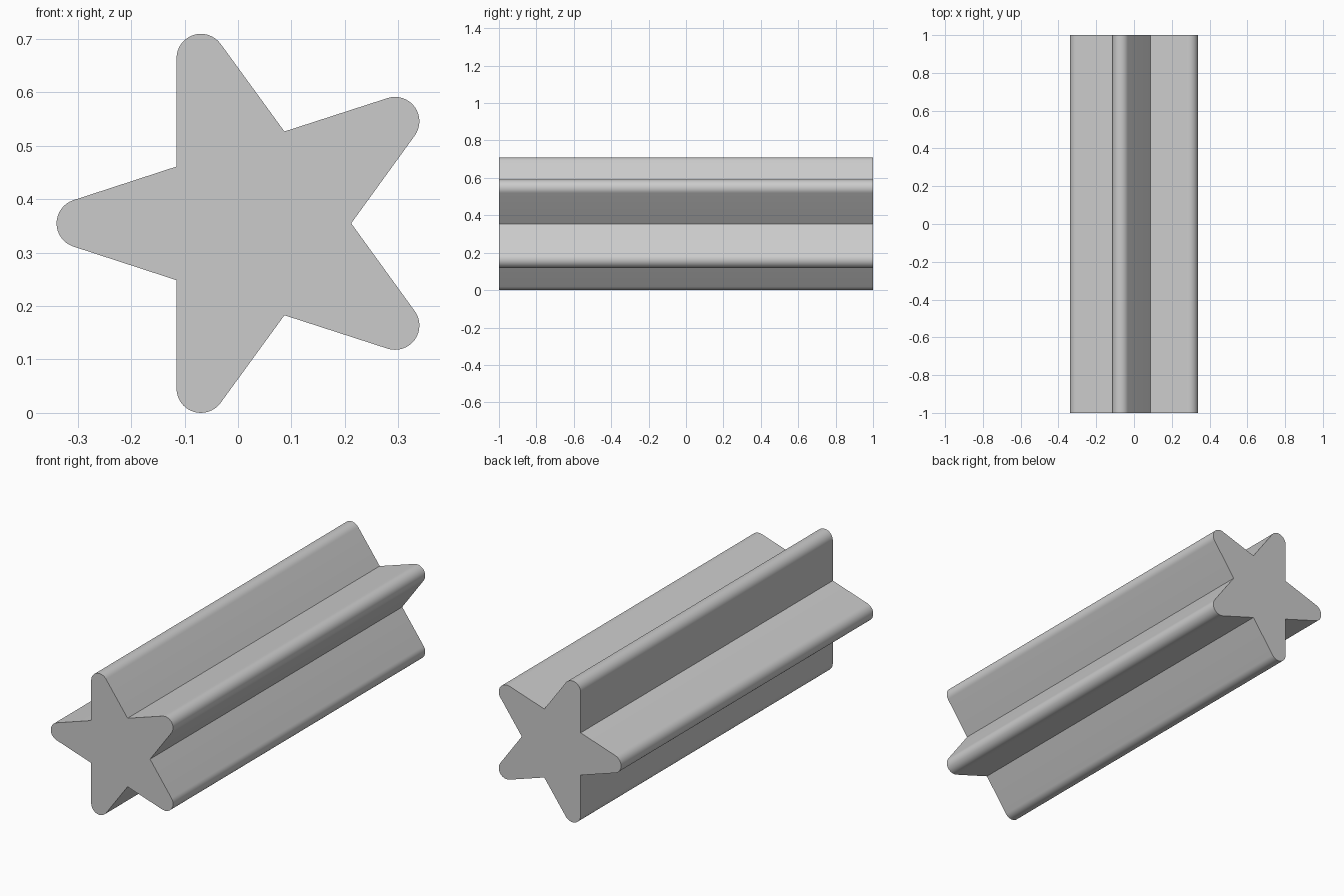
import bpy, bmesh, math

cube = bpy.data.objects.get("Cube")
if cube:
    bpy.data.objects.remove(cube, do_unlink=True)

CX, CZ = 0.031, 0.3547      # star centre
INNER = 0.1808              # radius of the inner corners
ARM = 0.325                 # centre of each rounded tip
TIP = 0.0456                # tip radius
STEPS = 16                  # segments per rounded tip
LENGTH = 2.0

# Plain grey material
mat = bpy.data.materials.new("grey")
mat.use_nodes = True
grey = (0.6, 0.6, 0.6, 1.0)
mat.diffuse_color = grey
mat.node_tree.nodes["Principled BSDF"].inputs["Base Color"].default_value = grey

# Five-armed star profile: inner corner, then a rounded tip
profile = []
for i in range(5):
    corner = math.radians(72 * i)
    arm = corner + math.radians(36)
    profile.append((CX + INNER * math.cos(corner), CZ + INNER * math.sin(corner)))
    for s in range(STEPS + 1):
        a = arm + math.radians(-72 + 144 * s / STEPS)
        profile.append((CX + ARM * math.cos(arm) + TIP * math.cos(a),
                        CZ + ARM * math.sin(arm) + TIP * math.sin(a)))

# Extrude the profile along y
bm = bmesh.new()
front = bm.faces.new([bm.verts.new((x, -LENGTH / 2, z)) for x, z in profile])
ext = bmesh.ops.extrude_face_region(bm, geom=[front], use_keep_orig=True)
moved = [g for g in ext["geom"] if isinstance(g, bmesh.types.BMVert)]
bmesh.ops.translate(bm, verts=moved, vec=(0, LENGTH, 0))
bmesh.ops.recalc_face_normals(bm, faces=bm.faces)
mesh = bpy.data.meshes.new("star_bar")
bm.to_mesh(mesh)
bm.free()
mesh.materials.append(mat)

star = bpy.data.objects.new("star_bar", mesh)
bpy.context.collection.objects.link(star)

# Smooth tips, sharp corners and ends
bpy.ops.object.select_all(action='DESELECT')
star.select_set(True)
bpy.context.view_layer.objects.active = star
bpy.ops.object.shade_smooth_by_angle(angle=math.radians(30))
